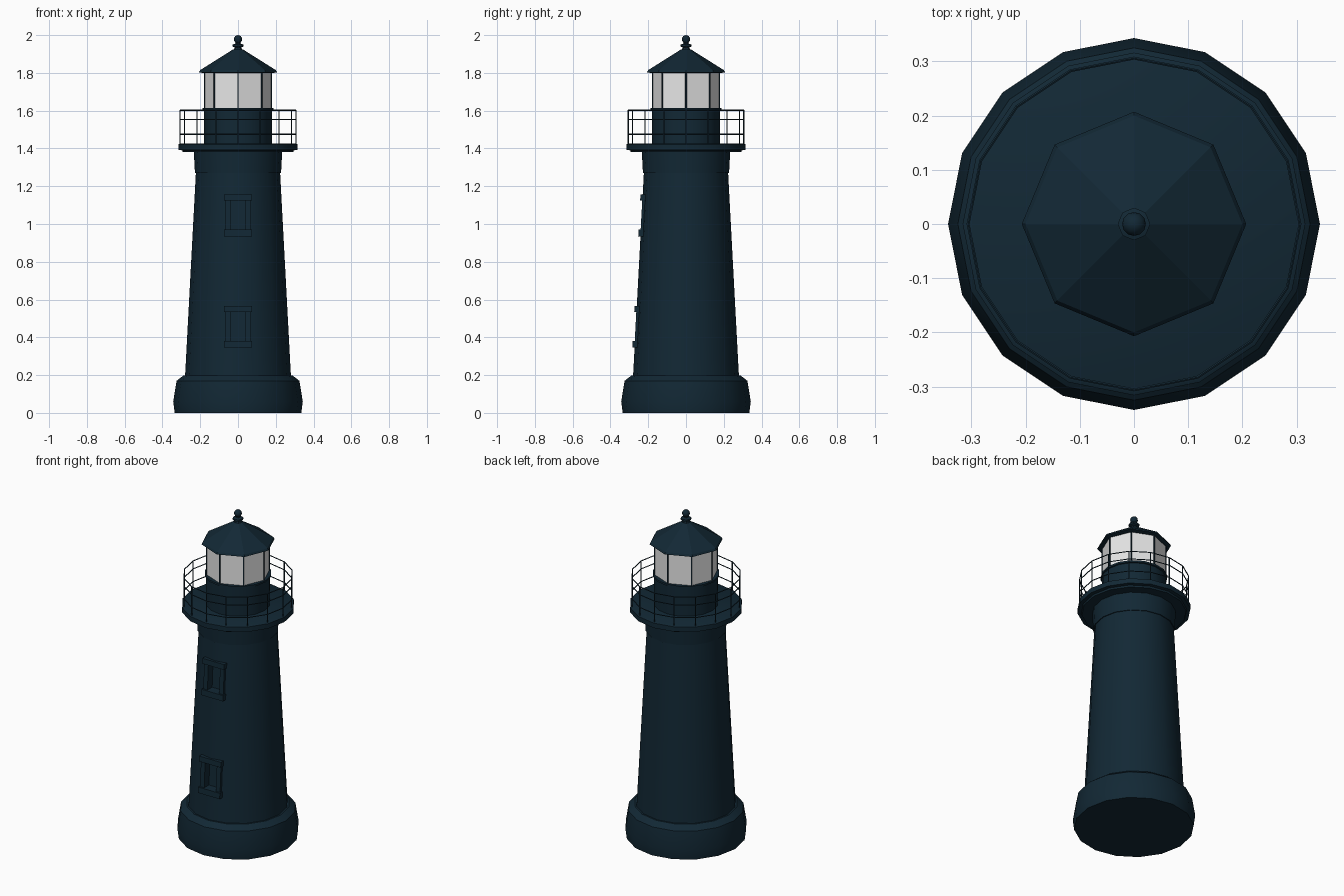
import bpy, bmesh, math
from mathutils import Vector

old = bpy.data.objects.get("Cube")
if old:
    bpy.data.objects.remove(old, do_unlink=True)


def material(name, rgb):
    m = bpy.data.materials.new(name)
    m.use_nodes = True
    color = (*rgb, 1)
    m.diffuse_color = color
    m.node_tree.nodes["Principled BSDF"].inputs["Base Color"].default_value = color
    return m


NAVY = material("dark_navy", (0.006, 0.021, 0.035))
PALE = material("pale_glass", (0.8, 0.8, 0.8))


def finish(name, bm, mat, smooth=None):
    bmesh.ops.recalc_face_normals(bm, faces=bm.faces)
    mesh = bpy.data.meshes.new(name)
    bm.to_mesh(mesh)
    bm.free()
    mesh.materials.append(mat)
    ob = bpy.data.objects.new(name, mesh)
    bpy.context.collection.objects.link(ob)
    bpy.ops.object.select_all(action='DESELECT')
    ob.select_set(True)
    bpy.context.view_layer.objects.active = ob
    if smooth:
        bpy.ops.object.shade_smooth_by_angle(angle=math.radians(smooth))
    return ob


def polar(r, i, sides, z):
    a = math.tau * i / sides
    return Vector((r * math.cos(a), r * math.sin(a), z))


def lathe(name, profile, sides=16, mat=NAVY, smooth=30):
    """Closed turned solid from (radius, height) pairs."""
    bm = bmesh.new()
    rings = [[bm.verts.new(polar(r, i, sides, z)) for i in range(sides)]
             for r, z in profile]
    for a, b in zip(rings, rings[1:]):
        for i in range(sides):
            j = (i + 1) % sides
            bm.faces.new((a[i], a[j], b[j], b[i]))
    bm.faces.new(rings[0])
    bm.faces.new(rings[-1])
    return finish(name, bm, mat, smooth)


def add_bar(bm, p, q, radius):
    """Thin round bar between two points."""
    d = q - p
    new = bmesh.ops.create_cone(bm, cap_ends=True, segments=6, radius1=radius,
                                radius2=radius, depth=d.length)["verts"]
    bmesh.ops.rotate(bm, verts=new, cent=(0, 0, 0),
                     matrix=d.to_track_quat('Z', 'Y').to_matrix())
    bmesh.ops.translate(bm, verts=new, vec=(p + q) / 2)


BOTTOM, TOP = 0.18, 1.29
R_BOTTOM, R_TOP = 0.281, 0.222


def tower_radius(z):
    return R_BOTTOM + (R_TOP - R_BOTTOM) * (z - BOTTOM) / (TOP - BOTTOM)


def add_block(bm, x0, x1, z0, z1, out, depth):
    """Block leaning with the front wall, standing out from it."""
    new = bmesh.ops.create_cube(bm, size=1)["verts"]
    for v in new:
        z = z1 if v.co.z > 0 else z0
        y = -tower_radius(z) + (-out if v.co.y < 0 else depth)
        v.co = (x1 if v.co.x > 0 else x0, y, z)


# Masonry, gallery and lantern
lathe("foundation", [(0.335, 0), (0.343, 0.06), (0.325, 0.17), (0.29, 0.197)])
tower = lathe("tower", [(R_BOTTOM, BOTTOM), (R_TOP, TOP)])
lathe("tower_collar", [(0.228, 1.27), (0.234, 1.385)])
lathe("gallery_deck", [(0.292, 1.38), (0.296, 1.39), (0.316, 1.392), (0.316, 1.422),
                       (0.308, 1.426)])
lathe("lantern_base", [(0.18, 1.42), (0.18, 1.6), (0.187, 1.602), (0.187, 1.613)])
lathe("lantern_glass", [(0.177, 1.61), (0.177, 1.81)], 8, PALE, None)
lathe("roof", [(0.19, 1.8), (0.207, 1.803), (0.2, 1.815), (0.025, 1.925)], 8, NAVY, None)
lathe("finial_stem", [(0.025, 1.915), (0.018, 1.935), (0.03, 1.94), (0.03, 1.95),
                      (0.013, 1.955), (0.013, 1.97)], 8)

bm = bmesh.new()
bmesh.ops.create_uvsphere(bm, u_segments=12, v_segments=8, radius=0.022)
bmesh.ops.translate(bm, verts=bm.verts, vec=(0, 0, 1.978))
finish("finial_ball", bm, NAVY, 60)

# Mullions on the corners of the glass
bm = bmesh.new()
for i in range(8):
    add_bar(bm, polar(0.177, i, 8, 1.61), polar(0.177, i, 8, 1.81), 0.004)
finish("lantern_mullions", bm, NAVY)

# Railing: one post per corner, three rails
bm = bmesh.new()
for i in range(16):
    add_bar(bm, polar(0.306, i, 16, 1.42), polar(0.306, i, 16, 1.603), 0.003)
    for z in (1.475, 1.553, 1.602):
        add_bar(bm, polar(0.306, i, 16, z), polar(0.306, i + 1, 16, z), 0.003)
finish("gallery_railing", bm, NAVY)

# Recessed windows with lintel, sill and jambs
for label, z in (("lower", 0.345), ("upper", 0.935)):
    bm = bmesh.new()
    add_block(bm, -0.04, 0.04, z + 0.035, z + 0.19, 0.05, 0.045)
    cutter = finish(label + "_window_cutter", bm, NAVY)
    cutter.hide_render = True
    cut = tower.modifiers.new(label + "_opening", 'BOOLEAN')
    cut.operation = 'DIFFERENCE'
    cut.solver = 'EXACT'
    cut.object = cutter
    bpy.context.view_layer.objects.active = tower
    bpy.ops.object.modifier_apply(modifier=cut.name)
    bpy.data.objects.remove(cutter, do_unlink=True)

    bm = bmesh.new()
    add_block(bm, -0.074, 0.074, z + 0.19, z + 0.222, 0.012, 0.03)
    add_block(bm, -0.074, 0.074, z, z + 0.035, 0.012, 0.03)
    for side in (-1, 1):
        add_block(bm, *sorted((side * 0.04, side * 0.068)), z + 0.035, z + 0.19, 0.001, 0.03)
    finish(label + "_window_frame", bm, NAVY)
